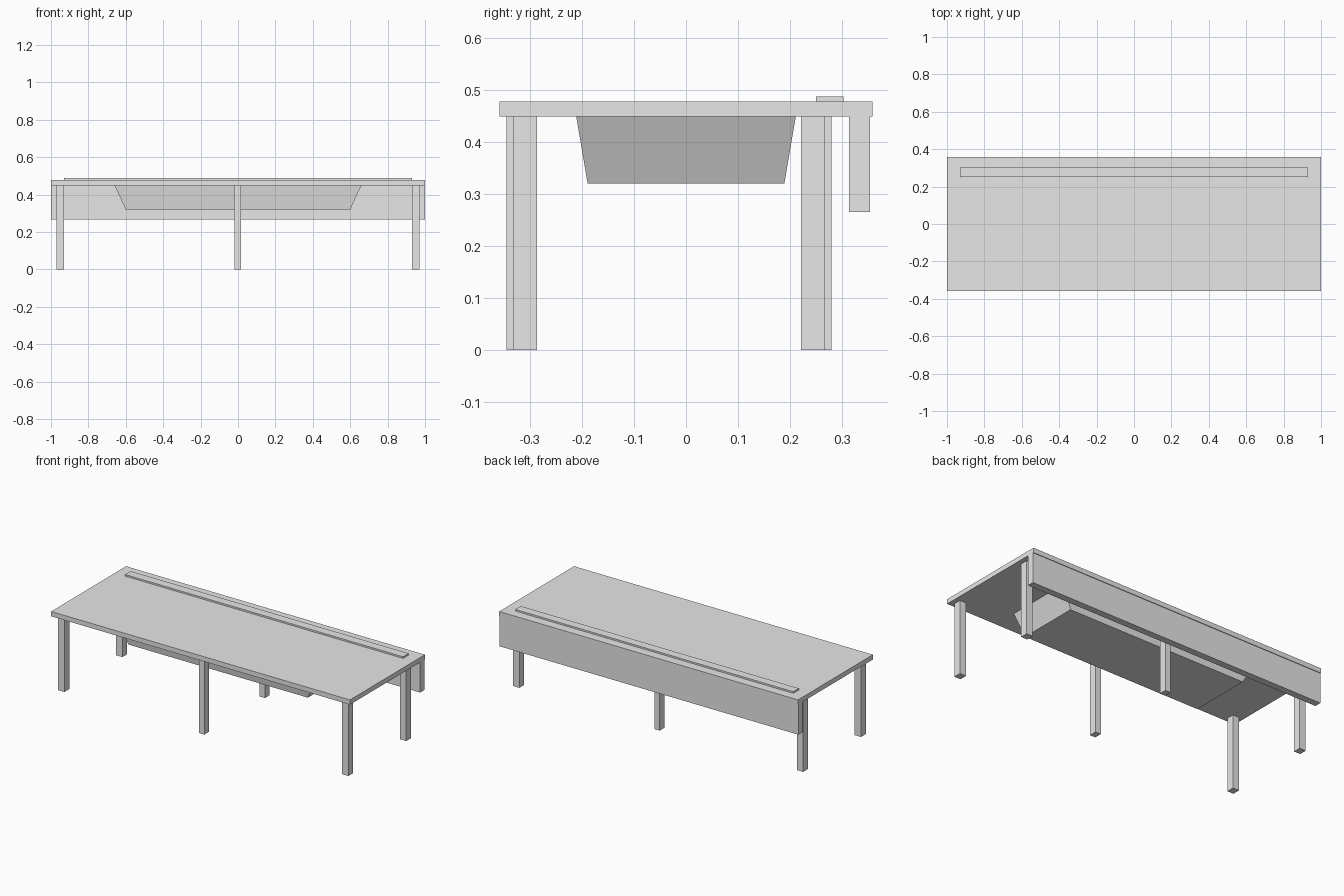
import bpy
import bmesh

cube = bpy.data.objects.get("Cube")
if cube:
    bpy.data.objects.remove(cube, do_unlink=True)

grey = bpy.data.materials.new("light_grey")
grey.use_nodes = True
colour = (0.8, 0.8, 0.8, 1.0)
grey.diffuse_color = colour
grey.node_tree.nodes["Principled BSDF"].inputs["Base Color"].default_value = colour


def box(name, xs, ys, zs, inset=(0, 0)):
    """Box between x, y and z limits; inset draws in the bottom edges."""
    bm = bmesh.new()
    bmesh.ops.create_cube(bm, size=1)
    for v in bm.verts:
        low = v.co.z < 0
        for axis, limits in enumerate((xs, ys, zs)):
            side = 1 if v.co[axis] > 0 else 0
            value = limits[side]
            if low and axis < 2:
                value += inset[axis] * (1 - 2 * side)
            v.co[axis] = value
    mesh = bpy.data.meshes.new(name)
    bm.to_mesh(mesh)
    bm.free()
    mesh.materials.append(grey)
    obj = bpy.data.objects.new(name, mesh)
    bpy.context.collection.objects.link(obj)
    return obj


UNDERSIDE = 0.449
TOP = 0.478

# Table top, raised rear strip and hanging rear panel
box("table_top", (-1, 1), (-0.358, 0.358), (UNDERSIDE, TOP))
box("raised_strip", (-0.93, 0.93), (0.25, 0.303), (TOP, 0.488))
box("rear_panel", (-1, 1), (0.313, 0.354), (0.266, UNDERSIDE))

# Tapered tray under the top
box("under_tray", (-0.66, 0.66), (-0.211, 0.211), (0.32, UNDERSIDE), inset=(0.06, 0.022))

# Six legs; the middle pair stands slightly further out
DEPTH = 0.046
for side, x, half in (("right", -0.95, 0.021), ("middle", -0.002, 0.018), ("left", 0.95, 0.021)):
    shift = 0.013 if side == "middle" else 0
    front = -0.332 - shift
    back = 0.221 + shift
    for end, y in (("front", front), ("back", back)):
        box(f"{end}_{side}_leg", (x - half, x + half), (y, y + DEPTH), (0, UNDERSIDE))
